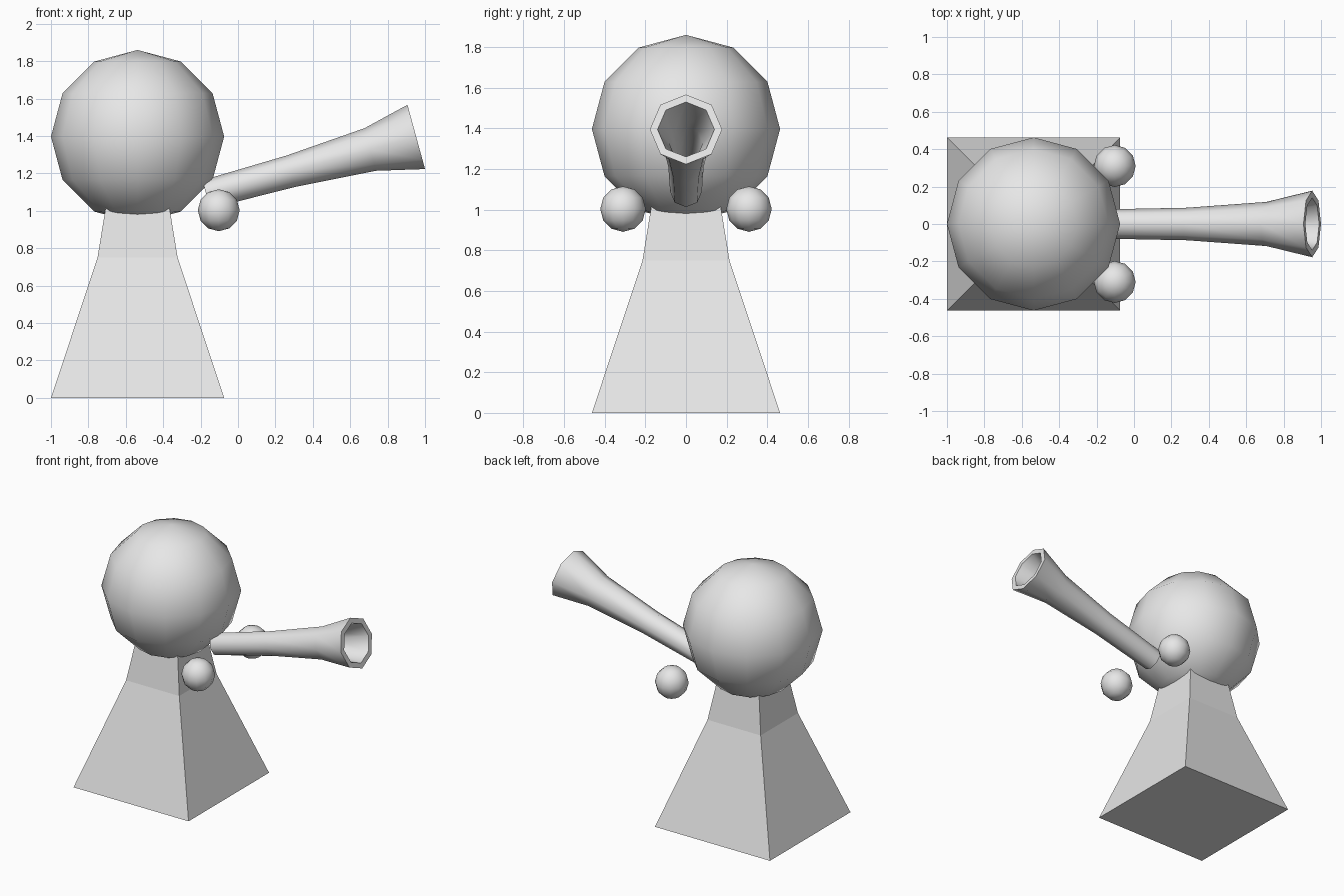
import bpy, bmesh, math
from mathutils import Vector, Matrix

cube = bpy.data.objects.get("Cube")
if cube:
    bpy.data.objects.remove(cube, do_unlink=True)

grey = bpy.data.materials.new("light_grey")
grey.use_nodes = True
colour = (0.8, 0.8, 0.8, 1)
grey.diffuse_color = colour
grey.node_tree.nodes["Principled BSDF"].inputs["Base Color"].default_value = colour


def finish(name, bm, smooth_angle=None):
    bmesh.ops.recalc_face_normals(bm, faces=bm.faces)
    mesh = bpy.data.meshes.new(name)
    bm.to_mesh(mesh)
    bm.free()
    mesh.materials.append(grey)
    obj = bpy.data.objects.new(name, mesh)
    bpy.context.collection.objects.link(obj)
    if smooth_angle:
        bpy.ops.object.select_all(action="DESELECT")
        obj.select_set(True)
        bpy.context.view_layer.objects.active = obj
        bpy.ops.object.shade_smooth_by_angle(angle=math.radians(smooth_angle))
    return obj


def ball(name, centre, radius):
    bm = bmesh.new()
    bmesh.ops.create_uvsphere(bm, u_segments=12, v_segments=6, radius=radius,
                              matrix=Matrix.Translation(centre))
    return finish(name, bm, 50)


def loft(name, rings, sides, matrix, turn=0, smooth_angle=None):
    """Skin (distance, radius) rings around local z, capped at both ends."""
    bm = bmesh.new()
    loops = []
    for dist, radius in rings:
        angles = [turn + math.tau * i / sides for i in range(sides)]
        loops.append([bm.verts.new(matrix @ Vector(
            (radius * math.cos(a), radius * math.sin(a), dist))) for a in angles])
    for low, high in zip(loops, loops[1:]):
        for i in range(sides):
            j = (i + 1) % sides
            bm.faces.new((low[i], low[j], high[j], high[i]))
    bm.faces.new(loops[0][::-1])
    bm.faces.new(loops[-1])
    return finish(name, bm, smooth_angle)


AXIS_X = -0.537

# Square tapering body, its neck running up into the head
half_widths = [(0, 0.463), (0.75, 0.214), (1.1, 0.157)]
loft("body", [(z, h * math.sqrt(2)) for z, h in half_widths], 4,
     Matrix.Translation((AXIS_X, 0, 0)), turn=math.pi / 4)

# Round head and the two small balls beside the trunk
ball("head", (AXIS_X, 0, 1.397), 0.463)
for side, y in (("front", -0.31), ("back", 0.31)):
    ball(side + "_small_ball", (-0.103, y, 1.003), 0.112)

# Flared octagonal trunk with a hollow mouth
start, end = Vector((-0.17, 0, 1.088)), Vector((0.953, 0, 1.395))
direction = end - start
length = direction.length
tilt = math.atan2(direction.x, direction.z)
trunk_matrix = Matrix.Translation(start) @ Matrix.Rotation(tilt, 4, "Y")
outside = [(0, 0.078), (0.47, 0.087), (0.91, 0.118), (length, 0.178)]
inside = [(length, 0.14), (0.91, 0.083), (0.47, 0.052)]
loft("trunk", outside + inside, 8, trunk_matrix, smooth_angle=50)
